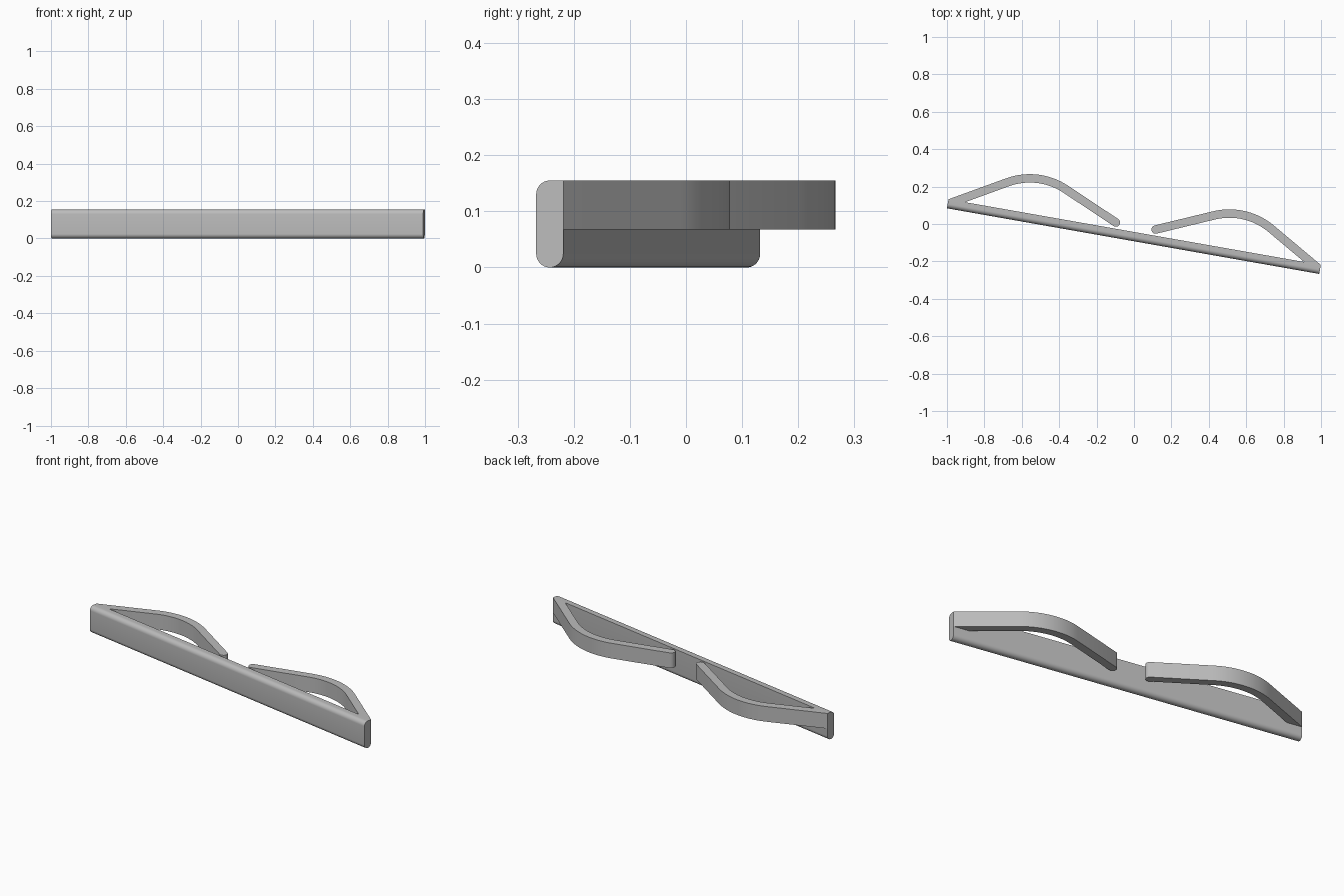
import bpy
import bmesh
from math import sin, cos, tan, radians, pi
from mathutils import Matrix, Vector

if "Cube" in bpy.data.objects:
    bpy.data.objects.remove(bpy.data.objects["Cube"])

HALF = 1.0105                  # half length of the bar
FRONT, BACK = -0.091, -0.042   # bar depth
HEIGHT = 0.155
ARM_BOTTOM = 0.068
WIDTH = 0.045                  # arm thickness
PLACE = Matrix.Rotation(radians(-10), 4, "Z") @ Matrix.Translation((0.011, 0, 0))

grey = bpy.data.materials.new("plain grey")
grey.use_nodes = True
colour = (0.5, 0.5, 0.5, 1)
grey.diffuse_color = colour
grey.node_tree.nodes["Principled BSDF"].inputs["Base Color"].default_value = colour


def arc(centre, radius, start, end, steps):
    """Points on an arc, angles in radians."""
    return [(centre[0] + radius * cos(start + (end - start) * i / steps),
             centre[1] + radius * sin(start + (end - start) * i / steps))
            for i in range(steps + 1)]


def extrude(name, points, offset):
    """Closed outline of 3D points swept along an offset."""
    bm = bmesh.new()
    face = bm.faces.new([bm.verts.new(p) for p in points])
    swept = bmesh.ops.extrude_face_region(bm, geom=[face], use_keep_orig=True)
    verts = [g for g in swept["geom"] if isinstance(g, bmesh.types.BMVert)]
    bmesh.ops.translate(bm, verts=verts, vec=offset)
    bmesh.ops.recalc_face_normals(bm, faces=bm.faces)
    mesh = bpy.data.meshes.new(name)
    bm.to_mesh(mesh)
    bm.free()
    mesh.materials.append(grey)
    obj = bpy.data.objects.new(name, mesh)
    bpy.context.collection.objects.link(obj)
    obj.matrix_world = PLACE
    bpy.ops.object.select_all(action="DESELECT")
    obj.select_set(True)
    bpy.context.view_layer.objects.active = obj
    bpy.ops.object.shade_smooth_by_angle(angle=radians(30))
    return obj


# Front bar: three rounded long edges, sharp upper back edge
r = (BACK - FRONT) / 2
mid = FRONT + r
section = [(BACK, HEIGHT)]
section += arc((mid, HEIGHT - r), r, pi / 2, pi, 8)
section += arc((mid, r), r, pi, 2 * pi, 16)
extrude("front_bar", [(-HALF, y, z) for y, z in section], (2 * HALF, 0, 0))

# Spring arm outline: steep leg from the bar end, wide bend, shallow leg to a round tip
steep, shallow = radians(30), radians(23.6)
R = 0.37
corner = Vector((HALF, BACK))
out_dir = Vector((-cos(steep), sin(steep)))
tip_dir = Vector((-cos(shallow), -sin(shallow)))
apex = Vector((0.565, BACK + tan(steep) * (HALF - 0.565)))
bend = apex - out_dir * R * tan((steep + shallow) / 2)
centre = bend - R * Vector((sin(steep), cos(steep)))
a0, a1 = pi / 2 - steep, pi / 2 + shallow
# Tip centre lies on the middle line of the shallow leg
end_mid = centre + (R - WIDTH / 2) * Vector((cos(a1), sin(a1)))
tip = end_mid + tip_dir * (end_mid.x - 0.108) / cos(shallow)

outline = [tuple(corner)]
outline += arc(centre, R, a0, a1, 20)
outline += arc(tip, WIDTH / 2, a1, a1 + pi, 12)
outline += arc(centre, R - WIDTH, a1, a0, 20)
outline.append((HALF - WIDTH / sin(steep), BACK))

for name, side in (("left_arm", 1), ("right_arm", -1)):
    extrude(name, [(side * x, y, ARM_BOTTOM) for x, y in outline],
            (0, 0, HEIGHT - ARM_BOTTOM))
